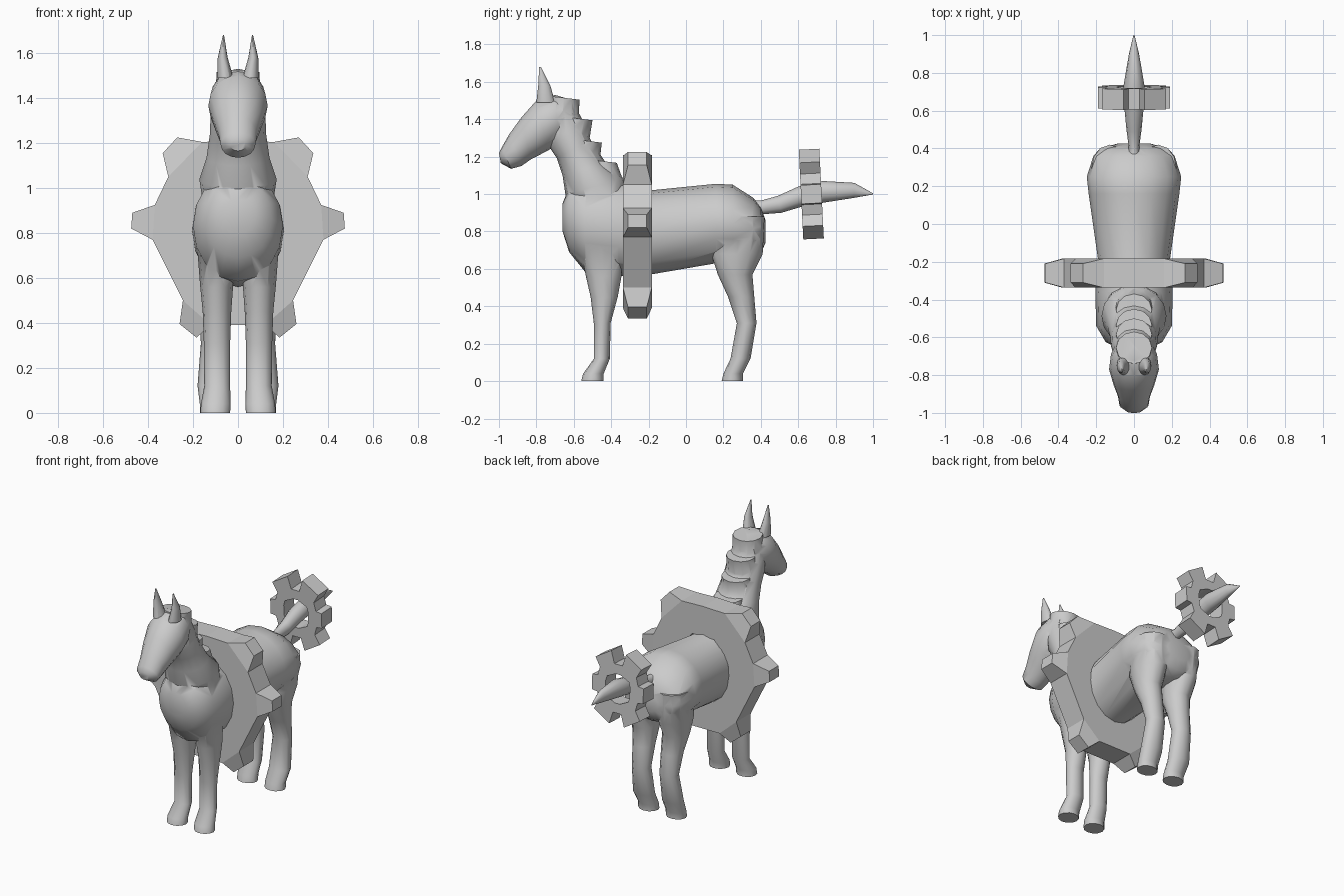
import bpy, bmesh
from math import sin, cos, pi
from mathutils import Vector

if "Cube" in bpy.data.objects:
    bpy.data.objects.remove(bpy.data.objects["Cube"])


def finish(bm, name):
    bmesh.ops.remove_doubles(bm, verts=bm.verts, dist=0.0002)
    bmesh.ops.recalc_face_normals(bm, faces=bm.faces)
    me = bpy.data.meshes.new(name)
    bm.to_mesh(me)
    bm.free()
    ob = bpy.data.objects.new(name, me)
    bpy.context.collection.objects.link(ob)
    return ob


def loft(name, rings, n=16):
    """Each ring: (ay, az, by, bz, half_width, centre_x); a and b are opposite ends in the yz plane."""
    bm = bmesh.new()
    loops = []
    for ay, az, by, bz, w, cx in rings:
        a, b, x = Vector((cx, ay, az)), Vector((cx, by, bz)), Vector((w, 0, 0))
        loops.append([bm.verts.new((a + b) / 2 + (a - b) / 2 * cos(2 * pi * i / n)
                                   + x * sin(2 * pi * i / n)) for i in range(n)])
    for p, q in zip(loops, loops[1:]):
        for i in range(n):
            j = (i + 1) % n
            bm.faces.new((p[i], p[j], q[j], q[i]))
    bm.faces.new(loops[0])
    bm.faces.new(loops[-1])
    return finish(bm, name)


def flat(z, y0, y1, x0, x1, s=1):
    """Horizontal ring from its y and x limits."""
    return (y0, z, y1, z, (x1 - x0) / 2, s * (x0 + x1) / 2)


def gear(name, rim, teeth, cy, cz, half, tip_half, hole, tilt=0):
    """Half rim outline (x, z) mirrored in x; teeth maps a rim edge to its two tip points."""
    bm = bmesh.new()
    V = lambda p, y, k=1: bm.verts.new((p[0] * k, y, p[1] * k))
    for i, (p, q) in enumerate(zip(rim, rim[1:])):
        for y in (-half, half):
            bm.faces.new((V(p, y), V(q, y), V(q, y, hole), V(p, y, hole)))
        bm.faces.new([V(p, -half, hole), V(q, -half, hole), V(q, half, hole), V(p, half, hole)])
        base = [(p, -half), (q, -half), (q, half), (p, half)]
        if i in teeth:
            a, b = teeth[i]
            tip = [(a, -tip_half), (b, -tip_half), (b, tip_half), (a, tip_half)]
            for k in range(4):
                m = (k + 1) % 4
                bm.faces.new([V(*base[k]), V(*base[m]), V(*tip[m]), V(*tip[k])])
            bm.faces.new([V(*t) for t in tip])
        else:
            bm.faces.new([V(*t) for t in base])
    ob = finish(bm, name)
    ob.modifiers.new("mirror", "MIRROR")
    ob.location = (0, cy, cz)
    ob.rotation_euler.x = tilt
    return ob


# torso: y, bottom z, top z, half width
torso = [(-.66, .80, .95, .08), (-.625, .69, 1.04, .15), (-.54, .585, 1.08, .20),
         (-.36, .56, 1.07, .205), (-.19, .57, 1.02, .19), (.16, .63, 1.055, .24),
         (.25, .63, 1.05, .25), (.36, .65, .98, .215), (.40, .68, .93, .18), (.425, .74, .86, .09)]
body = loft("horse_body", [(y, b, y, t, w, 0) for y, b, t, w in torso])
parts = []

# neck, rising from the chest to the poll
parts.append(loft("neck", [
    (-.58, .85, -.30, .94, .15, 0), (-.645, 1.0, -.33, 1.08, .172, 0),
    (-.66, 1.10, -.43, 1.17, .14, 0), (-.69, 1.19, -.51, 1.29, .125, 0),
    (-.73, 1.25, -.56, 1.41, .122, 0), (-.75, 1.31, -.60, 1.48, .105, 0)]))

# head, from poll to muzzle
parts.append(loft("head", [
    (-.62, 1.34, -.60, 1.50, .085, 0), (-.68, 1.27, -.70, 1.53, .122, 0),
    (-.74, 1.232, -.80, 1.50, .132, 0), (-.83, 1.185, -.88, 1.41, .107, 0),
    (-.88, 1.15, -.945, 1.32, .085, 0), (-.935, 1.135, -.985, 1.25, .077, 0),
    (-.99, 1.165, -1.0, 1.22, .035, 0)]))

# stepped mane tufts: top z, tip y, bottom z, notch y
for i, (z, y, nz, ny) in enumerate([(1.505, -.57, 1.41, -.572), (1.395, -.50, 1.30, -.515),
                                    (1.275, -.45, 1.19, -.46), (1.167, -.37, 1.07, -.335)]):
    parts.append(loft(f"mane_tuft_{i}", [(y - .17, z + .02, y, z, .095, 0),
                                         (ny - .17, nz + .02, ny, nz, .10, 0)], 12))

# tail
parts.append(loft("tail", [
    (.33, .89, .33, .97, .03, 0), (.42, .893, .40, .965, .028, 0), (.51, .90, .49, .99, .04, 0),
    (.61, .93, .60, 1.04, .05, 0), (.74, .955, .73, 1.07, .055, 0),
    (.90, .98, .90, 1.06, .027, 0), (1.0, .998, 1.0, 1.004, .003, 0)], 12))

# legs and ears, one per side
front = [(.78, -.58, -.34, .02, .185), (.56, -.535, -.345, .022, .168), (.45, -.51, -.365, .03, .157),
         (.31, -.493, -.403, .035, .152), (.12, -.492, -.407, .035, .15),
         (.04, -.55, -.44, .033, .165), (0, -.56, -.44, .035, .167)]
hind = [(.88, .17, .42, .03, .225), (.68, .135, .41, .02, .215), (.57, .17, .355, .028, .195),
        (.45, .225, .365, .035, .175), (.31, .272, .377, .04, .165), (.12, .238, .345, .035, .18),
        (.04, .20, .305, .035, .17), (0, .19, .305, .035, .17)]
ear = [(1.49, -.80, -.70, .02, .092), (1.58, -.79, -.725, .046, .09), (1.68, -.785, -.775, .062, .067)]
for side, s in (("right", 1), ("left", -1)):
    for name, rows in (("front_leg", front), ("hind_leg", hind), ("ear", ear)):
        parts.append(loft(f"{name}_{side}", [flat(*r, s) for r in rows], 12))

# merge the horse into one skin
bpy.context.view_layer.objects.active = body
for p in parts:
    m = body.modifiers.new("join", "BOOLEAN")
    m.operation, m.solver, m.object = "UNION", "EXACT", p
    bpy.ops.object.modifier_apply(modifier=m.name)
    bpy.data.objects.remove(p)
bpy.ops.object.select_all(action="DESELECT")
body.select_set(True)
bpy.ops.object.shade_smooth_by_angle(angle=0.75)

# toothed collar around the chest
gear("body_collar",
     [(0, .40), (.16, .395), (.31, .24), (.37, .115), (.38, -.04), (.245, -.31), (.12, -.42), (0, -.42)],
     {1: ((.27, .415), (.335, .345)), 3: ((.47, .08), (.475, .01)), 5: ((.26, -.415), (.185, -.475))},
     -.26, .81, .077, .05, .5)

# toothed ring around the tail
gear("tail_ring",
     [(0, .16), (.03, .16), (.135, .11), (.15, .055), (.15, -.055), (.135, -.11), (.03, -.16), (0, -.16)],
     {1: ((.055, .24), (.17, .17)), 3: ((.19, .05), (.19, -.05)), 5: ((.17, -.17), (.055, -.24))},
     .67, 1.0, .055, .055, .6, .05)
